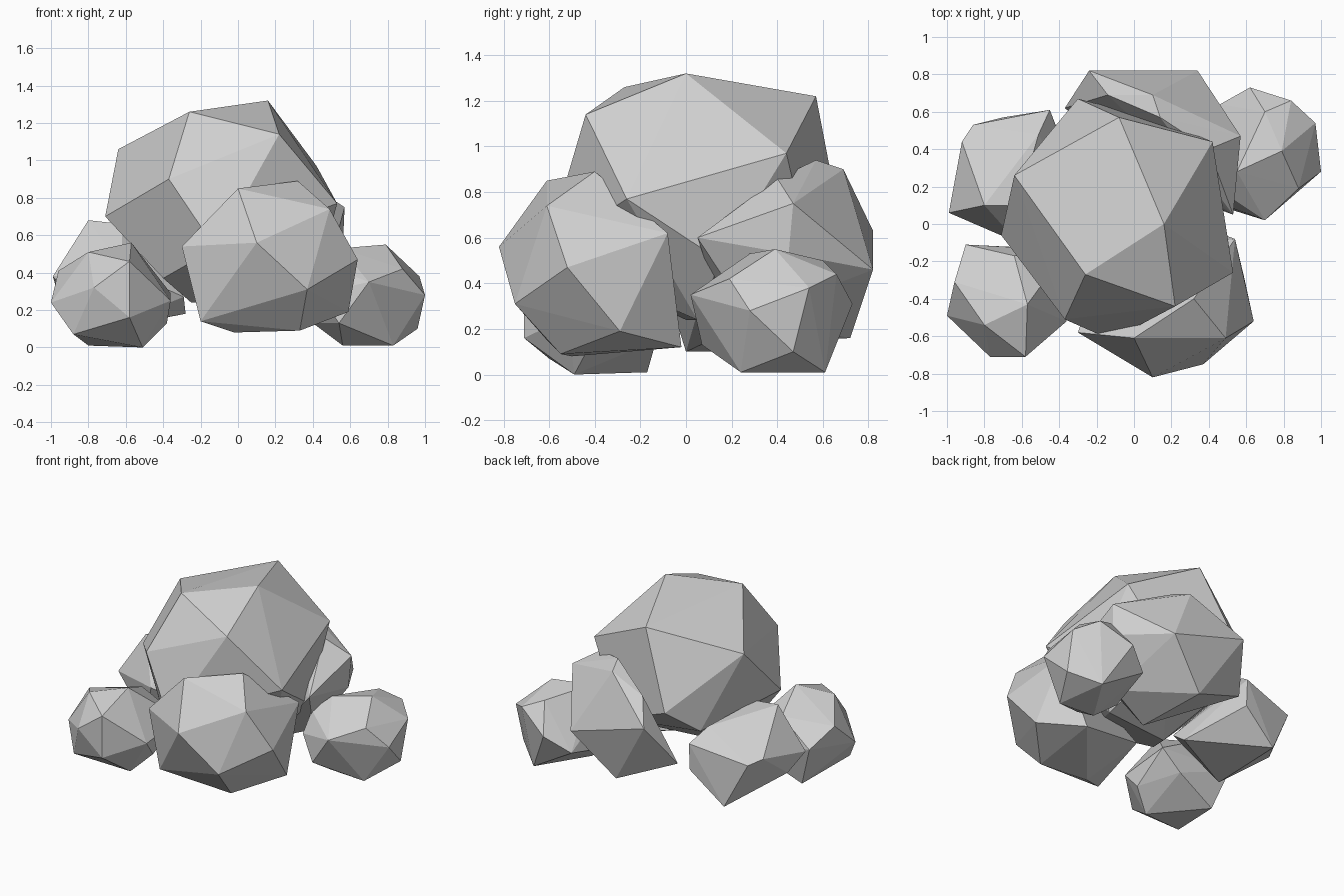
import bpy, bmesh

# One flat stone colour
stone = bpy.data.materials.new("stone_grey")
stone.diffuse_color = (0.63, 0.63, 0.63, 1)


def rock(name, corners):
    """Faceted boulder: the convex hull of its corner points."""
    bm = bmesh.new()
    for p in corners:
        bm.verts.new(p)
    hull = bmesh.ops.convex_hull(bm, input=bm.verts)
    loose = set(hull["geom_interior"] + hull["geom_unused"])
    bmesh.ops.delete(bm, geom=[v for v in loose if isinstance(v, bmesh.types.BMVert)],
                     context='VERTS')
    bmesh.ops.recalc_face_normals(bm, faces=bm.faces)
    mesh = bpy.data.meshes.new(name)
    bm.to_mesh(mesh)
    bm.free()
    mesh.materials.append(stone)
    obj = bpy.data.objects.new(name, mesh)
    bpy.context.collection.objects.link(obj)
    return obj


# Large central boulder
rock("main_boulder", [
    (0.16, 0, 1.32), (-0.26, -0.27, 1.26), (0.22, -0.44, 1.14), (-0.08, 0.57, 1.22),
    (-0.64, 0.26, 1.06), (-0.37, -0.51, 0.90), (-0.71, -0.06, 0.70), (0.42, 0.44, 0.97),
    (0.53, -0.26, 0.77), (-0.30, 0.67, 0.70), (-0.45, 0.48, 0.54), (-0.12, -0.62, 0.53),
    (-0.40, -0.28, 0.37), (0.46, 0.15, 0.50), (0.15, 0.55, 0.50), (-0.25, 0, 0.24),
    (0.25, 0.05, 0.24)])

# Medium boulder at the front
rock("front_boulder", [
    (0.10, -0.82, 0.56), (0.37, -0.75, 0.31), (0, -0.61, 0.85), (0.32, -0.40, 0.89),
    (0.49, -0.61, 0.74), (0.64, -0.52, 0.47), (0.59, -0.29, 0.19), (0.33, -0.55, 0.09),
    (-0.02, -0.50, 0.08), (-0.20, -0.60, 0.14), (-0.30, -0.58, 0.54), (0.54, -0.08, 0.62),
    (0.38, -0.02, 0.12), (-0.15, -0.15, 0.25)])

# Medium boulder at the back
rock("back_boulder", [
    (0.34, 0.82, 0.46), (-0.24, 0.82, 0.63), (0.10, 0.69, 0.90), (0.14, 0.57, 0.94),
    (-0.14, 0.69, 0.79), (0.57, 0.47, 0.75), (0.56, 0.45, 0.53), (0.05, 0.72, 0.16),
    (-0.37, 0.62, 0.34), (0.53, 0.05, 0.60), (0.40, 0.28, 0.25), (0.10, 0.21, 0.13),
    (0.40, 0.40, 0.86)])

# Small stones around the base
rock("left_front_stone", [
    (-0.57, -0.43, 0.56), (-0.80, -0.54, 0.51), (-0.58, -0.71, 0.46), (-1, -0.49, 0.24),
    (-0.77, -0.71, 0.32), (-0.58, -0.71, 0.16), (-0.51, -0.49, 0), (-0.80, -0.17, 0.01),
    (-0.88, -0.60, 0.07), (-0.36, -0.52, 0.25), (-0.38, -0.42, 0.13), (-0.90, -0.11, 0.30),
    (-0.96, -0.31, 0.41), (-0.64, -0.17, 0.45), (-0.50, -0.13, 0.15), (-0.36, -0.14, 0.29)])

rock("left_back_stone", [
    (-0.80, 0.10, 0.68), (-0.62, 0.10, 0.66), (-0.96, 0.22, 0.28), (-0.99, 0.06, 0.38),
    (-0.92, 0.44, 0.45), (-0.86, 0.53, 0.42), (-0.70, 0.57, 0.10), (-0.45, 0.61, 0.50),
    (-0.45, 0.60, 0.31), (-0.72, 0, 0.10), (-0.28, 0.17, 0.18), (-0.29, 0.05, 0.27),
    (-0.62, -0.10, 0.42), (-0.51, 0.48, 0.59)])

rock("right_stone", [
    (0.79, 0.39, 0.55), (0.70, 0.60, 0.50), (0.84, 0.66, 0.44), (1, 0.28, 0.28),
    (0.97, 0.54, 0.38), (0.70, 0.02, 0.35), (0.88, 0.19, 0.42), (0.83, 0.24, 0.01),
    (0.56, 0.26, 0.01), (0.78, 0.61, 0.01), (0.96, 0.47, 0.10), (0.62, 0.73, 0.31),
    (0.46, 0.64, 0.20), (0.54, 0.07, 0.13), (0.43, 0.12, 0.29), (0.40, 0.30, 0.13),
    (0.46, 0.18, 0.44), (0.55, 0.28, 0.53)])
